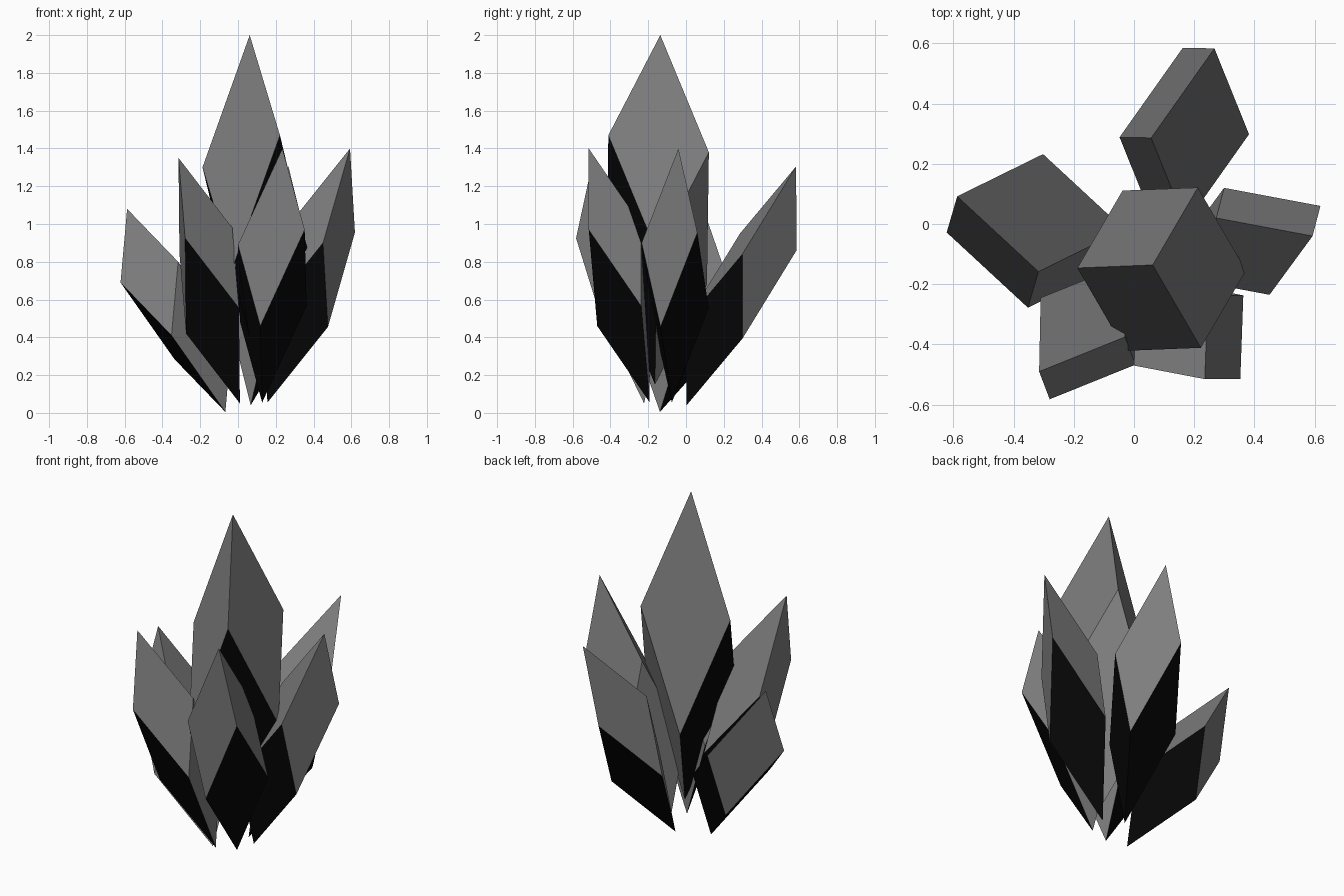
import bpy, bmesh
from mathutils import Vector

if "Cube" in bpy.data.objects:
    bpy.data.objects.remove(bpy.data.objects["Cube"])


def material(name, value):
    m = bpy.data.materials.new(name)
    m.diffuse_color = (value, value, value, 1)
    m.use_nodes = True
    m.node_tree.nodes["Principled BSDF"].inputs["Base Color"].default_value = m.diffuse_color
    return m


stone = material("grey stone", 0.21)
black = material("black stone", 0.002)


def crystal(name, tip, a, b, c):
    """Slanted block hanging from its tip along three edge vectors.
    The two lower faces at the far ends of a and b are black."""
    bm = bmesh.new()
    bmesh.ops.create_cube(bm, size=1)
    for f in bm.faces:
        m = f.calc_center_median()
        f.material_index = int(m.x > 0.4 or m.y > 0.4)
    tip, a, b, c = (Vector(v) for v in (tip, a, b, c))
    for v in bm.verts:
        i, j, k = (n + 0.5 for n in v.co)
        v.co = tip + a * i + b * j + c * k
    bmesh.ops.recalc_face_normals(bm, faces=bm.faces)
    mesh = bpy.data.meshes.new(name)
    bm.to_mesh(mesh)
    bm.free()
    mesh.materials.append(stone)
    mesh.materials.append(black)
    bpy.context.collection.objects.link(bpy.data.objects.new(name, mesh))


# Tall middle crystal
crystal("centre_crystal", (0.062, -0.136, 2.0),
        (-0.25, -0.01, -0.70), (0.16, -0.275, -0.53), (0.15, 0.257, -0.62))
# Ring of five shorter crystals leaning outwards
crystal("back_crystal", (0.267, 0.583, 1.305),
        (0.115, -0.285, -0.465), (-0.105, 0.002, -0.445), (-0.21, -0.297, -0.355))
crystal("left_crystal", (-0.587, 0.092, 1.08),
        (-0.035, -0.12, -0.39), (0.285, 0.14, -0.405), (0.27, -0.25, -0.28))
crystal("right_crystal", (0.593, -0.04, 1.40),
        (0.026, 0.10, -0.445), (-0.143, -0.195, -0.50), (-0.32, 0.06, -0.40))
crystal("front_left_crystal", (-0.315, -0.49, 1.35),
        (0.035, -0.092, -0.425), (0.005, 0.245, -0.505), (0.285, 0.115, -0.37))
crystal("front_right_crystal", (0.235, -0.515, 1.40),
        (0.118, 0.0, -0.43), (-0.235, 0.045, -0.51), (0.01, 0.278, -0.405))
